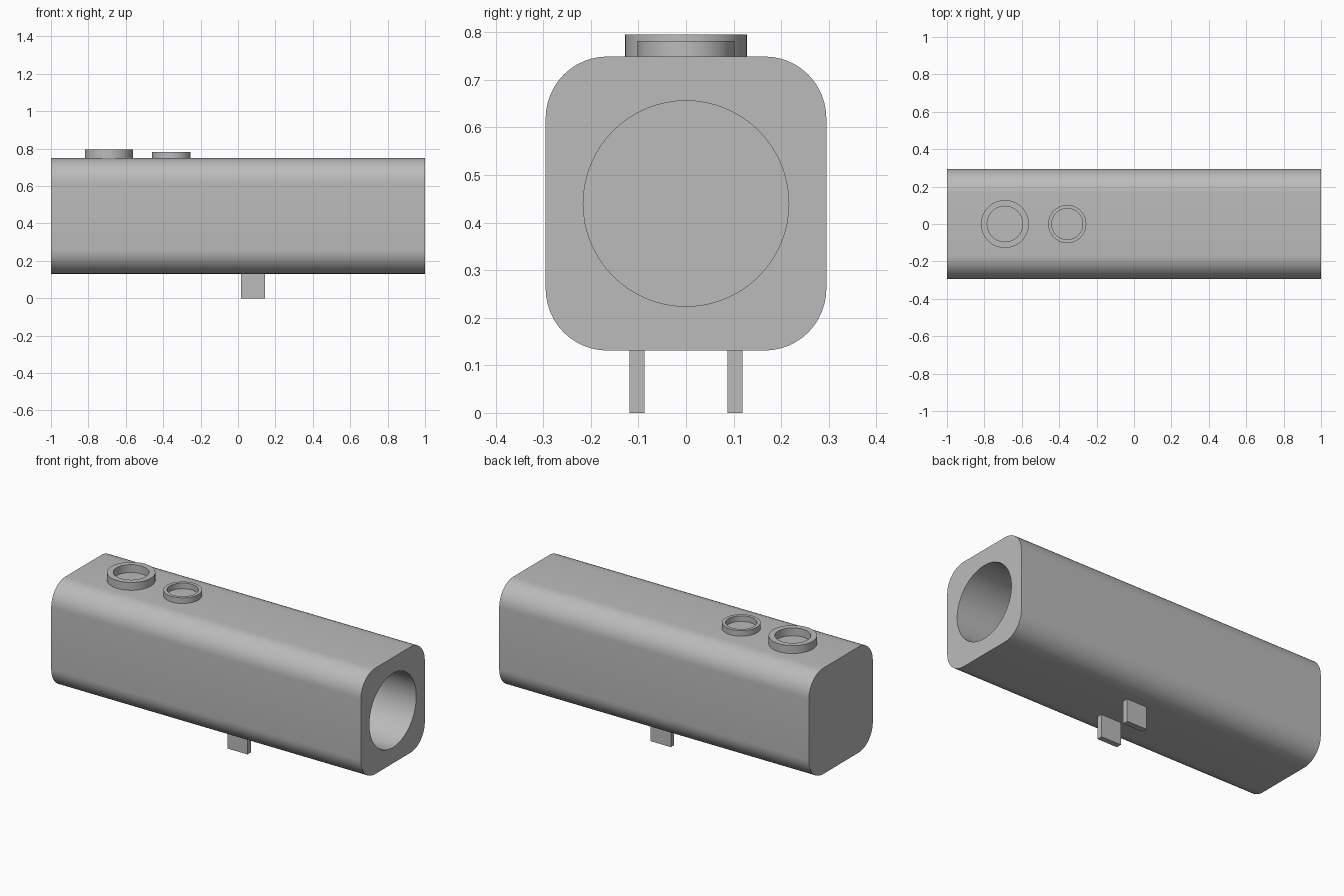
import bpy, bmesh, math
from mathutils import Vector

if "Cube" in bpy.data.objects:
    bpy.data.objects.remove(bpy.data.objects["Cube"], do_unlink=True)

grey = bpy.data.materials.new("plain grey")
grey.use_nodes = True
COLOUR = (0.5, 0.5, 0.5, 1)
grey.diffuse_color = COLOUR
grey.node_tree.nodes["Principled BSDF"].inputs["Base Color"].default_value = COLOUR


def finish(name, bm):
    """Turn a bmesh into a smooth object with crisp edges."""
    bmesh.ops.recalc_face_normals(bm, faces=bm.faces)
    mesh = bpy.data.meshes.new(name)
    bm.to_mesh(mesh)
    bm.free()
    mesh.materials.append(grey)
    obj = bpy.data.objects.new(name, mesh)
    bpy.context.collection.objects.link(obj)
    bpy.ops.object.select_all(action="DESELECT")
    obj.select_set(True)
    bpy.context.view_layer.objects.active = obj
    bpy.ops.object.shade_smooth_by_angle(angle=math.radians(30))
    return obj


def circle(radius, count=64):
    return [(radius * math.cos(a), radius * math.sin(a))
            for a in (math.tau * i / count for i in range(count))]


def rounded_rect(half_w, half_h, radius, steps=12):
    points = []
    for corner, (sx, sy) in enumerate([(1, 1), (-1, 1), (-1, -1), (1, -1)]):
        for i in range(steps + 1):
            a = math.pi / 2 * (corner + i / steps)
            points.append((sx * (half_w - radius) + radius * math.cos(a),
                           sy * (half_h - radius) + radius * math.sin(a)))
    return points


def skin(bm, first, second):
    """Join two matching loops of vertices with quads."""
    n = len(first)
    for i in range(n):
        j = (i + 1) % n
        bm.faces.new((first[i], first[j], second[j], second[i]))


def loop_edges(bm, loop):
    return [bm.edges.get((v, loop[i - 1])) for i, v in enumerate(loop)]


# Body: rounded block with a blind round bore opening at the left end
MID_Z = 0.44
bm = bmesh.new()


def section(profile, x):
    return [bm.verts.new((x, y, MID_Z + z)) for y, z in profile]


outline, bore = rounded_rect(0.295, 0.309, 0.13), circle(0.216)
closed_end, open_end = section(outline, -1), section(outline, 1)
mouth, bore_floor = section(bore, 1), section(bore, -0.9)
skin(bm, closed_end, open_end)
skin(bm, mouth, bore_floor)
bm.faces.new(closed_end)
bm.faces.new(bore_floor)
bmesh.ops.triangle_fill(bm, use_beauty=True, normal=Vector((1, 0, 0)),
                        edges=loop_edges(bm, open_end) + loop_edges(bm, mouth))
finish("body", bm)


# Raised collars on top of the body
def collar(name, x, outer, inner, top, base=0.745):
    bm = bmesh.new()
    rims = [[bm.verts.new((x + px, py, z)) for px, py in circle(r)]
            for r, z in ((outer, base), (outer, top), (inner, top), (inner, base))]
    for i, rim in enumerate(rims):
        skin(bm, rims[i - 1], rim)
    finish(name, bm)


collar("large_collar", -0.69, 0.128, 0.095, 0.795)
collar("small_collar", -0.357, 0.102, 0.083, 0.782)

# Pair of mounting tabs underneath
for side, name in ((-1, "right_tab"), (1, "left_tab")):
    bm = bmesh.new()
    bmesh.ops.create_cube(bm, size=1)
    bmesh.ops.scale(bm, vec=(0.13, 0.032, 0.135), verts=bm.verts)
    bmesh.ops.translate(bm, vec=(0.08, side * 0.103, 0.0675), verts=bm.verts)
    finish(name, bm)
